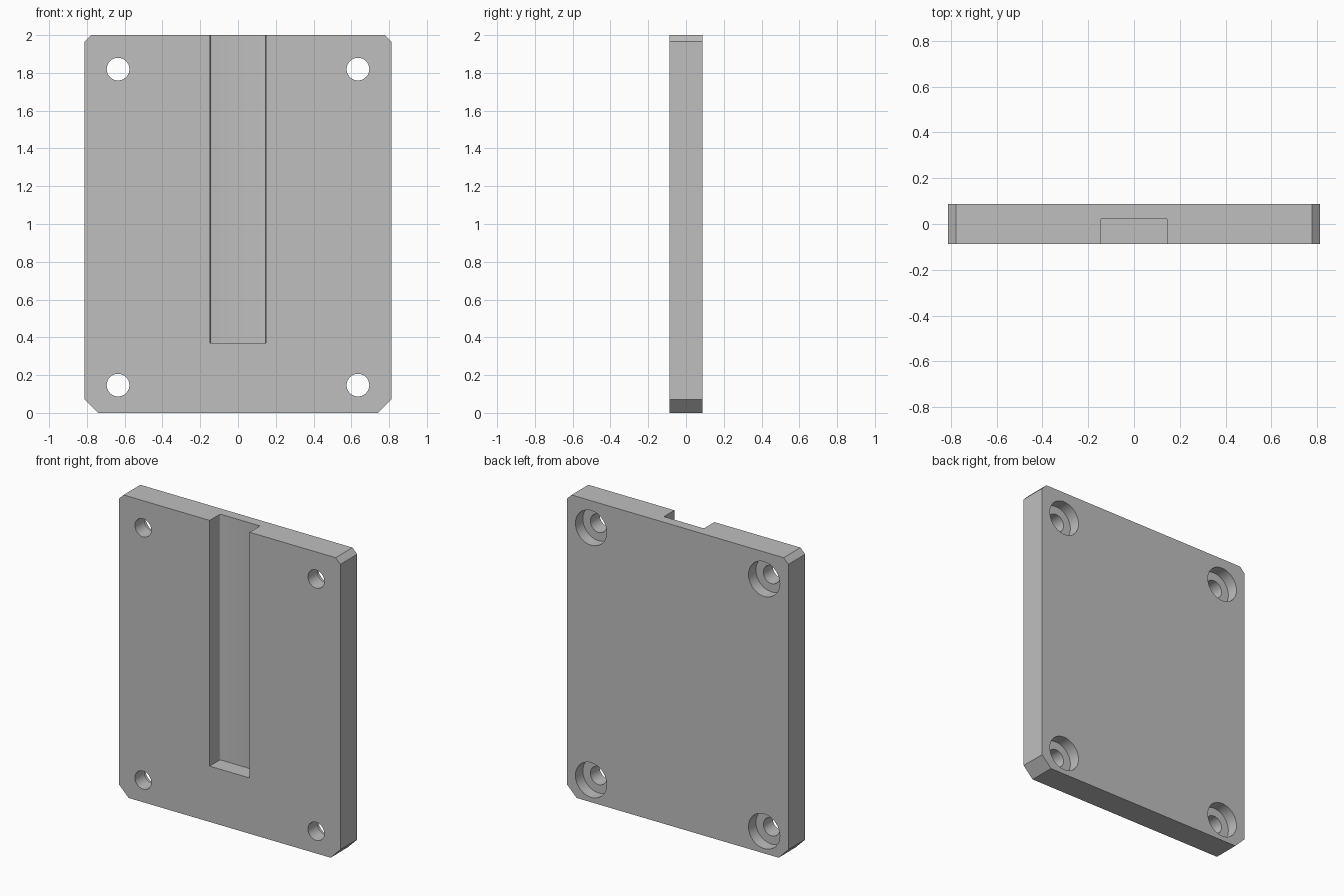
import bpy, bmesh, math
from mathutils import Matrix

if "Cube" in bpy.data.objects:
    bpy.data.objects.remove(bpy.data.objects["Cube"], do_unlink=True)

W, H, T = 0.813, 2.0, 0.088          # half width, height, half thickness
TOP_CUT, LOW_CUT = 0.035, 0.072      # corner chamfers
SLOT_W, SLOT_Z, SLOT_Y, SLOT_R = 0.147, 0.37, 0.022, 0.008
HOLE_X, HOLE_Z = 0.635, (0.147, 1.82)
HOLE_R, BORE_R, BORE_DEPTH = 0.06, 0.115, 0.078

grey = bpy.data.materials.new("plain grey")
grey.use_nodes = True
grey.diffuse_color = (0.52, 0.52, 0.52, 1)
grey.node_tree.nodes["Principled BSDF"].inputs["Base Color"].default_value = (0.52, 0.52, 0.52, 1)


def finish(name, bm):
    bmesh.ops.recalc_face_normals(bm, faces=bm.faces)
    mesh = bpy.data.meshes.new(name)
    bm.to_mesh(mesh)
    bm.free()
    mesh.materials.append(grey)
    obj = bpy.data.objects.new(name, mesh)
    bpy.context.collection.objects.link(obj)
    return obj


def prism(name, points, depth):
    """Extrude a closed 3D outline along a vector."""
    bm = bmesh.new()
    face = bm.faces.new([bm.verts.new(p) for p in points])
    out = bmesh.ops.extrude_face_region(bm, geom=[face], use_keep_orig=True)
    verts = [v for v in out["geom"] if isinstance(v, bmesh.types.BMVert)]
    bmesh.ops.translate(bm, verts=verts, vec=depth)
    return finish(name, bm)


def cylinder(name, x, z, radius, y0, y1):
    bm = bmesh.new()
    place = Matrix.Translation((x, (y0 + y1) / 2, z)) @ Matrix.Rotation(math.pi / 2, 4, "X")
    bmesh.ops.create_cone(bm, cap_ends=True, segments=48, radius1=radius,
                          radius2=radius, depth=y1 - y0, matrix=place)
    return finish(name, bm)


def cut(target, cutter):
    cutter.hide_render = True
    mod = target.modifiers.new("cut", "BOOLEAN")
    mod.operation = "DIFFERENCE"
    mod.solver = "EXACT"
    mod.object = cutter
    bpy.context.view_layer.objects.active = target
    bpy.ops.object.modifier_apply(modifier=mod.name)
    bpy.data.objects.remove(cutter, do_unlink=True)


# Plate with chamfered corners
half = [(W - LOW_CUT, 0), (W, LOW_CUT), (W, H - TOP_CUT), (W - TOP_CUT, H)]
outline = half + [(-x, z) for x, z in reversed(half)]
plate = prism("mounting_plate", [(x, -T, z) for x, z in outline], (0, 2 * T, 0))

# Channel in the front, open at the top, with eased inner corners
arc = [(SLOT_W - SLOT_R + SLOT_R * math.cos(a), SLOT_Y - SLOT_R + SLOT_R * math.sin(a))
       for a in (math.pi / 2 * i / 4 for i in range(5))]
side = [(SLOT_W, -T - 0.1)] + arc
section = side + [(-x, y) for x, y in reversed(side)]
cut(plate, prism("channel_cutter", [(x, y, SLOT_Z) for x, y in section], (0, 0, H)))

# Four screw holes, counterbored from the back
for x in (-HOLE_X, HOLE_X):
    for z in HOLE_Z:
        cut(plate, cylinder("hole_cutter", x, z, HOLE_R, -T - 0.1, T + 0.1))
        cut(plate, cylinder("bore_cutter", x, z, BORE_R, T - BORE_DEPTH, T + 0.1))

# Smooth the round walls, keep edges sharp
bpy.ops.object.select_all(action="DESELECT")
plate.select_set(True)
bpy.context.view_layer.objects.active = plate
bpy.ops.object.shade_smooth_by_angle(angle=math.radians(30))
